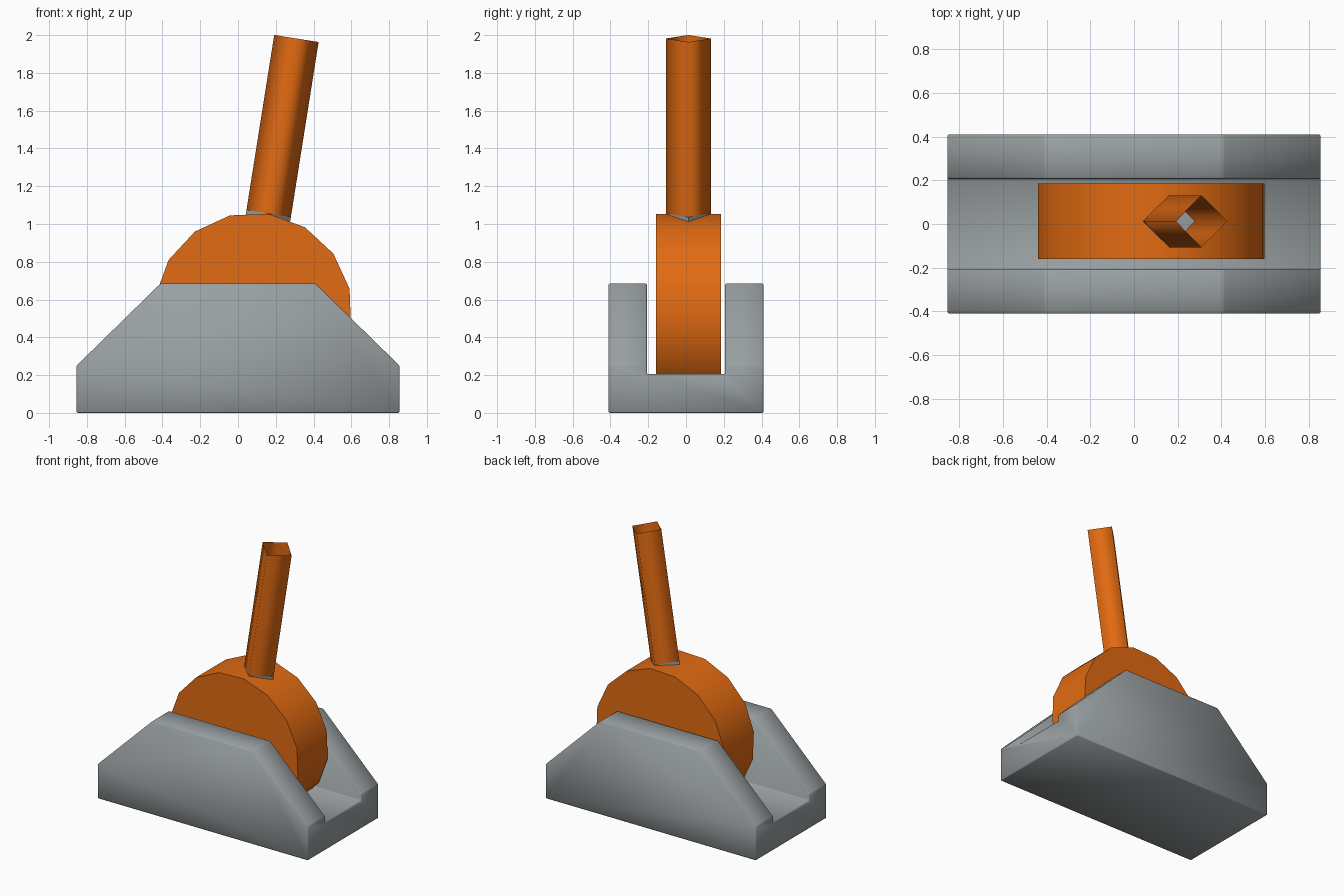
import bpy
import bmesh
import math
from mathutils import Matrix, Vector

if "Cube" in bpy.data.objects:
    bpy.data.objects.remove(bpy.data.objects["Cube"], do_unlink=True)


def make_material(name, rgb):
    mat = bpy.data.materials.new(name)
    mat.use_nodes = True
    mat.diffuse_color = (*rgb, 1)
    mat.node_tree.nodes["Principled BSDF"].inputs["Base Color"].default_value = (*rgb, 1)
    return mat


orange = make_material("orange", (0.76, 0.145, 0.006))
grey = make_material("grey", (0.32, 0.35, 0.36))


def finish(name, bm, mat):
    bmesh.ops.recalc_face_normals(bm, faces=bm.faces)
    mesh = bpy.data.meshes.new(name)
    bm.to_mesh(mesh)
    bm.free()
    mesh.materials.append(mat)
    obj = bpy.data.objects.new(name, mesh)
    bpy.context.collection.objects.link(obj)
    bpy.ops.object.select_all(action="DESELECT")
    obj.select_set(True)
    bpy.context.view_layer.objects.active = obj
    return obj


# Everything on the lever shares the wheel's centre and a sideways tilt
lever_frame = Matrix.Translation((0.08, 0.0125, 0.535)) @ Matrix.Rotation(math.radians(9), 4, "Y")


def prism(sides, radius, low, high, capped=True, turn=Matrix()):
    bm = bmesh.new()
    place = lever_frame @ turn @ Matrix.Translation((0, 0, (low + high) / 2))
    bmesh.ops.create_cone(bm, cap_ends=capped, segments=sides, radius1=radius,
                          radius2=radius, depth=high - low, matrix=place)
    return bm


# Cutter for the slot between the two side walls
bm = bmesh.new()
bmesh.ops.create_cube(bm, size=1, matrix=Matrix.Translation((0, 0, 0.705))
                      @ Matrix.Diagonal((3, 0.415, 1, 1)))
cutter = finish("slot_cutter", bm, grey)
cutter.hide_render = True

# Base: a sloped-shoulder block with a slot through it
half = [(0.855, 0), (0.855, 0.25), (0.41, 0.685)]
outline = half + [(-x, z) for x, z in reversed(half)]
bm = bmesh.new()
face = bm.faces.new([bm.verts.new((x, -0.41, z)) for x, z in outline])
side = bmesh.ops.extrude_face_region(bm, geom=[face])["geom"]
bmesh.ops.translate(bm, vec=Vector((0, 0.82, 0)),
                    verts=[v for v in side if isinstance(v, bmesh.types.BMVert)])
base = finish("base", bm, grey)
slot = base.modifiers.new("slot", "BOOLEAN")
slot.operation = "DIFFERENCE"
slot.solver = "EXACT"
slot.object = cutter
bpy.ops.object.modifier_apply(modifier="slot")
bpy.data.objects.remove(cutter, do_unlink=True)
edge = base.modifiers.new("soft_edges", "BEVEL")
edge.width = 0.006
edge.segments = 1
bpy.ops.object.shade_smooth()

# Pivot wheel, standing in the slot
wheel = finish("pivot_wheel", prism(16, 0.525, -0.1725, 0.1725,
               turn=Matrix.Rotation(math.pi / 2, 4, "X")), orange)
bpy.ops.object.shade_smooth_by_angle(angle=math.radians(50))

# Collar under the handle, sunk into the wheel
finish("handle_collar", prism(4, 0.119, 0.43, 0.527), grey)

# Handle: a hollow square tube, open at the top
finish("handle", prism(4, 0.119, 0.527, 1.465, capped=False), orange)
bpy.ops.object.shade_smooth()
